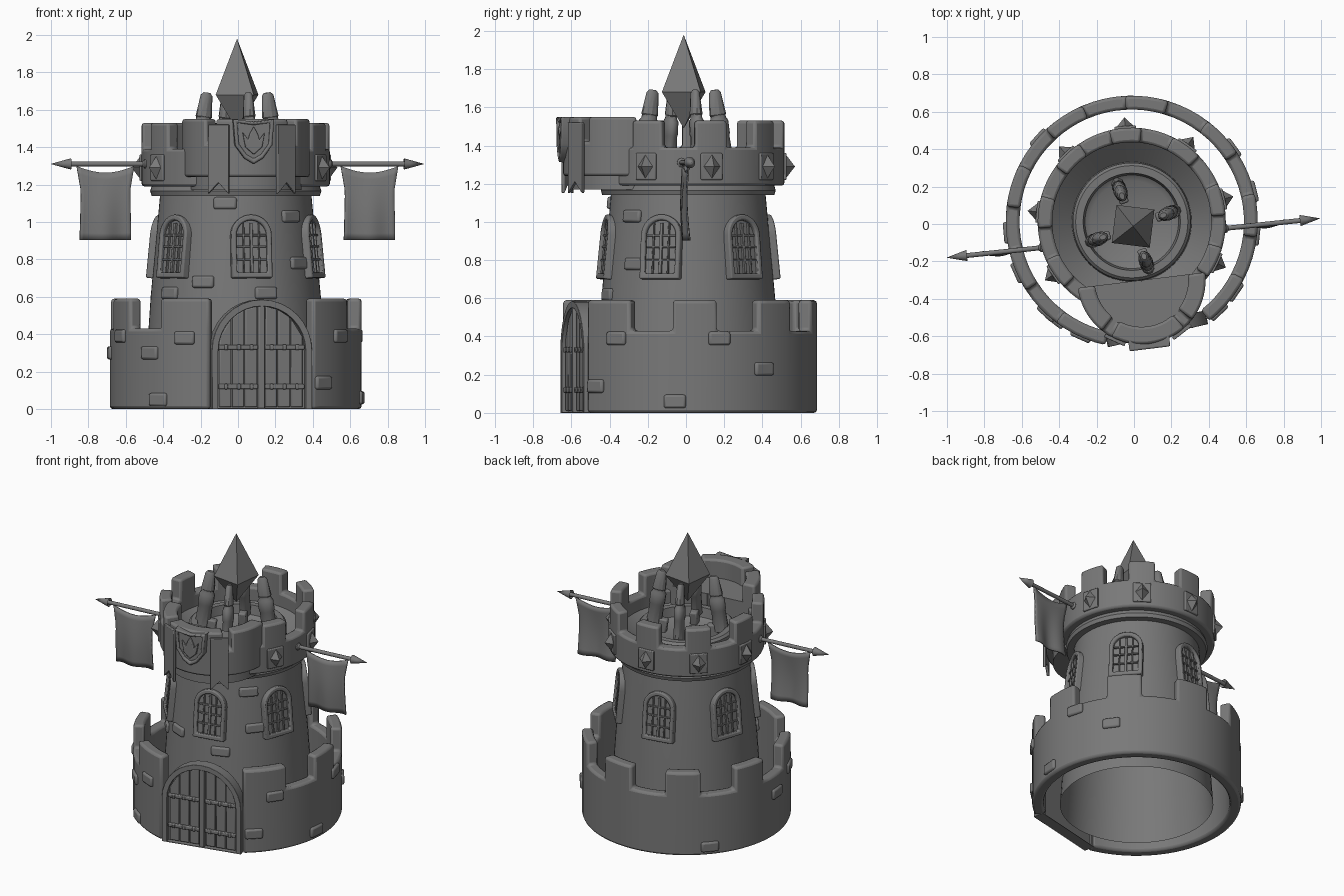
import bpy, bmesh
from math import sin, cos, pi, radians, sqrt
from mathutils import Matrix, Vector

if "Cube" in bpy.data.objects:
    bpy.data.objects.remove(bpy.data.objects["Cube"])

C = Vector((-0.012, 0.012, 0))      # tower axis
B = Vector((0.04, -0.30, 0))        # balcony axis
T = Vector((-0.005, -0.012, 0))     # crystal axis
STONE = bpy.data.materials.new("dark_stone")
STONE.diffuse_color = (.19, .19, .19, 1)
STONE.use_nodes = True
STONE.node_tree.nodes["Principled BSDF"].inputs["Base Color"].default_value = STONE.diffuse_color


def mesh(name, verts, faces, mat=None, bevel=0, smooth=True):
    bm = bmesh.new()
    vs = [bm.verts.new(v) for v in verts]
    for f in faces:
        bm.faces.new([vs[i] for i in f])
    bmesh.ops.remove_doubles(bm, verts=bm.verts, dist=1e-5)
    bmesh.ops.delete(bm, geom=[v for v in bm.verts if not v.link_faces], context='VERTS')
    bmesh.ops.recalc_face_normals(bm, faces=bm.faces)
    me = bpy.data.meshes.new(name)
    bm.to_mesh(me)
    bm.free()
    me.materials.append(STONE)
    o = bpy.data.objects.new(name, me)
    bpy.context.collection.objects.link(o)
    if mat:
        o.matrix_world = mat
    if bevel:
        b = o.modifiers.new("bevel", 'BEVEL')
        b.width, b.segments, b.limit_method, b.angle_limit = bevel, 2, 'ANGLE', radians(40)
    if smooth:
        bpy.ops.object.select_all(action='DESELECT')
        o.select_set(True)
        bpy.context.view_layer.objects.active = o
        bpy.ops.object.shade_smooth_by_angle(angle=radians(35))
    return o


def face_out(a, r, z, tilt=0, c=C):
    """Frame on a round wall: local -y points outward."""
    t = radians(a)
    p = c + Vector((r * cos(t), r * sin(t), z))
    return Matrix.Translation(p) @ Matrix.Rotation(t + pi / 2, 4, 'Z') @ Matrix.Rotation(radians(tilt), 4, 'X')


def lathe(name, prof, mat, n=64, smooth=True):
    k = len(prof)
    vs = [(r * cos(2 * pi * i / n), r * sin(2 * pi * i / n), z) for i in range(n) for r, z in prof]
    fs = []
    for i in range(n):
        for j in range(k - 1):
            a, b = i * k + j, (i + 1) % n * k + j
            if prof[j][0] == 0:
                fs.append((a, b + 1, a + 1))
            elif prof[j + 1][0] == 0:
                fs.append((a, b, a + 1))
            else:
                fs.append((a, b, b + 1, a + 1))
    return mesh(name, vs, fs, mat, 0, smooth)


def ring(name, c, r0, r1, levels, a0, n, tall, bevel, wrap=False, step=5):
    """Battlement ring of angular cells; tall(mid angle) says where a merlon stands."""
    vs = []
    for i in range(n + 1):
        t = radians(a0 + i * step)
        vs += [(c.x + r * cos(t), c.y + r * sin(t), z) for z in levels for r in (r0, r1)]
    L = len(levels)

    def full(i, l):
        if wrap:
            i %= n
        return 0 <= i < n and 0 <= l < L - 1 and (l == 0 or tall(a0 + (i + .5) * step))

    def v(i, l, k):
        return i * 2 * L + l * 2 + k
    fs = []
    for i in range(n):
        for l in range(L - 1):
            if not full(i, l):
                continue
            for k in (0, 1):
                fs.append((v(i, l, k), v(i + 1, l, k), v(i + 1, l + 1, k), v(i, l + 1, k)))
                if not full(i + 2 * k - 1, l):
                    fs.append((v(i + k, l, 0), v(i + k, l, 1), v(i + k, l + 1, 1), v(i + k, l + 1, 0)))
                if not full(i, l + 2 * k - 1):
                    fs.append((v(i, l + k, 0), v(i + 1, l + k, 0), v(i + 1, l + k, 1), v(i, l + k, 1)))
    return mesh(name, vs, fs, None, bevel)


def prism(name, pts, y0, y1, mat, bevel=0):
    n = len(pts)
    vs = [(x, y, z) for y in (y0, y1) for x, z in pts]
    fs = [tuple(range(n)), tuple(range(n, 2 * n))]
    fs += [(i, (i + 1) % n, (i + 1) % n + n, i + n) for i in range(n)]
    return mesh(name, vs, fs, mat, bevel)


def box(name, x0, x1, y0, y1, z0, z1, mat, bevel=0.006):
    return prism(name, [(x0, z0), (x1, z0), (x1, z1), (x0, z1)], y0, y1, mat, bevel)


def frame(name, out, inn, y0, y1, mat, bevel=0.008):
    n = len(out)
    vs = [(x, y, z) for y in (y0, y1) for p in (out, inn) for x, z in p]
    fs = []
    for i in range(n):
        j = (i + 1) % n
        for a, b in ((0, n), (2 * n, 3 * n), (0, 2 * n), (n, 3 * n)):
            fs.append((a + i, a + j, b + j, b + i))
    return mesh(name, vs, fs, mat, bevel)


def arch(w, h, z0=0, n=16):
    r = w / 2
    return [(-r, z0), (r, z0)] + [(r * cos(pi * i / n), h - r + r * sin(pi * i / n)) for i in range(n + 1)]


# tower body with bowl-shaped roof and inner ring
lathe("tower", [(.495, 0), (.455, .6), (.405, 1.14), (.45, 1.14), (.458, 1.165), (.45, 1.19), (.48, 1.2),
                (.48, 1.3), (.43, 1.3), (.32, 1.2), (.315, 1.33), (.30, 1.345), (.26, 1.345), (.25, 1.28),
                (.22, 1.26), (0, 1.26)], Matrix.Translation(C))
# battlements
ring("tower_battlement", C, .425, .503, (1.19, 1.39, 1.53), -176, 72,
     lambda a: (a - 4) % 40 < 20 and not -130 < a < -40, .014, True)
ring("outer_wall", C, .60, .674, (0, .43, .59), -52, 62,
     lambda a: (a + 7) % 40 < 20 or a < -27 or a > 233, .016)

# balcony
ring("balcony_body", B, .005, .30, (1.17, 1.42), 187, 36, lambda a: True, 0)
ring("balcony_parapet", B, .25, .343, (1.24, 1.42, 1.55), 187, 36,
     lambda a: abs(a - 277) < 35 or abs(a - 277) > 45, .014)

# gate
G = face_out(-77, .60, 0)
frame("gate_frame", arch(.55, .585), arch(.48, .55, .004), -.025, .05, G, .012)
prism("gate_panel", arch(.49, .555), .01, .04, G)
for s in (-1, 1):
    for k in range(3):
        x0, x1 = sorted((s * (.024 + k * .07), s * (.088 + k * .07)))
        top = [.31 + sqrt(max(.24 ** 2 - x * x, 0)) for x in (x0, x1)]
        prism("gate_plank", [(x0, .01), (x1, .01), (x1, top[1]), (x0, top[0])], -.008, .02, G, .006)
    for z in (.12, .33):
        x0, x1 = sorted((s * .02, s * .235))
        box("gate_strap", x0, x1, -.02, .01, z - .013, z + .013, G)
        for k in range(3):
            box("gate_stud", s * (.055 + k * .07) - .01, s * (.055 + k * .07) + .01, -.026, 0, z - .015, z + .015, G)
box("gate_post", -.017, .017, -.022, .03, 0, .575, G)

# windows
for k in range(6):
    W = face_out(11 + 60 * k - 90, .455, .70, -5.8)
    frame("window_frame", arch(.22, .34), arch(.165, .31, .03), -.018, .05, W)
    prism("window_pane", arch(.17, .312, .025), .005, .04, W)
    for x, w in ((-.042, .004), (0, .008), (.042, .004)):
        box("window_bar", x - w, x + w, -.008, .01, .03, .295, W, .002)
    for z in (.10, .17, .23):
        box("window_crossbar", -.08, .08, -.007, .01, z - .005, z + .005, W, .002)

# diamond studs below the merlons
for k in range(7):
    D = face_out(-26 + 40 * k, .505, 1.29)
    box("stud_plate", -.058, .058, -.008, .03, -.07, .07, D)
    mesh("diamond_stud", [(-.046, -.005, 0), (0, -.005, -.065), (.046, -.005, 0), (0, -.005, .065), (0, -.055, 0)],
         [(0, 1, 2, 3), (0, 1, 4), (1, 2, 4), (2, 3, 4), (3, 0, 4)], D, 0, False)

# loose bricks: (angle, height)
for a, z in [(-156, .39), (-114, .38), (-133, .30), (-128, .05), (-46, .14), (-34, .39), (14, .39), (36, .23),
             (-6, .06), (138, .06), (185, .30)]:
    box("wall_brick", -.058, .058, -.014, .03, -.035, .035, face_out(a, .674, z), .012)
for a, z in [(-98, 1.10), (-45, 1.03), (-40, .78), (-113, .68), (-69, .62), (-141, .62)]:
    r = .455 - (z - .6) * .093
    box("tower_brick", -.062, .062, -.014, .035, -.032, .032, face_out(a, r, z, -5), .012)

# shield with flame crest, and swallow-tailed pennants
S = face_out(-83, .34, 1.30, 0, B)
sh = [(-.11, .25), (-.10, .11), (-.05, .04), (0, .01), (.05, .04), (.10, .11), (.11, .25), (0, .235)]
frame("shield_rim", sh, [(x * .8, .15 + (z - .15) * .8) for x, z in sh], -.03, .03, S)
prism("shield_face", sh, -.014, .03, S)
prism("shield_crest", [(0, .06), (.045, .10), (.06, .18), (.03, .14), (.022, .17), (0, .21), (-.022, .17),
                       (-.03, .14), (-.06, .18), (-.045, .10)], -.03, 0, S, .005)
for a in (-114, -52):
    prism("pennant", [(-.06, .0), (0, .06), (.06, 0), (.06, .37), (-.06, .37)], -.012, .008,
          face_out(a, .348, 1.15, 0, B), .004)

# side flags
for s in (-1, 1):
    F = Matrix.Translation((-.003, -.075, 1.31)) @ Matrix.Rotation(radians(6), 4, 'Z')
    P = F @ Matrix.Rotation(s * pi / 2, 4, 'Y')
    ln = 1.005
    lathe("flag_pole", [(0, .44), (.024, .44), (.024, .50), (.013, .51), (.013, ln - .1), (.03, ln - .11),
                        (.022, ln - .08), (0, ln)], P, 12)
    nx, nz = 14, 10
    vs, fs = [], []
    for j in range(nz + 1):
        v = j / nz
        for i in range(nx + 1):
            u = i / nx
            x = .71 + (u - .5) * (.31 - .05 * min(1, v * 3) + .015 * v)
            z = -.012 - .035 * (1 - v) * sin(pi * u) - .395 * v
            vs.append((s * x, .012 * v * sin(u * 9) - .012 * sin(v * 3), z))
    for j in range(nz):
        for i in range(nx):
            a = j * (nx + 1) + i
            fs.append((a, a + 1, a + nx + 2, a + nx + 1))
    o = mesh("flag_cloth", vs, fs, F)
    m = o.modifiers.new("thickness", 'SOLIDIFY')
    m.thickness, m.offset = .008, 0

# crystal and the claws around it
lathe("crystal", [(0, 1.49), (.145, 1.68), (0, 1.98)],
      Matrix.Translation(T) @ Matrix.Rotation(radians(38), 4, 'Z'), 4, False)
for k in range(4):
    K = face_out(20 + 90 * k, .225, 1.31, -8, T)
    lathe("claw", [(0, 0), (.055, 0), (.05, .14), (.055, .15), (.055, .22), (.044, .235), (.044, .25), (.048, .255),
                   (.034, .37), (.02, .385), (0, .385)], K @ Matrix.Diagonal((.68, .95, 1, 1)), 10)
    box("claw_brace", -.025, .025, .02, .09, -.06, .05, K, .01)
